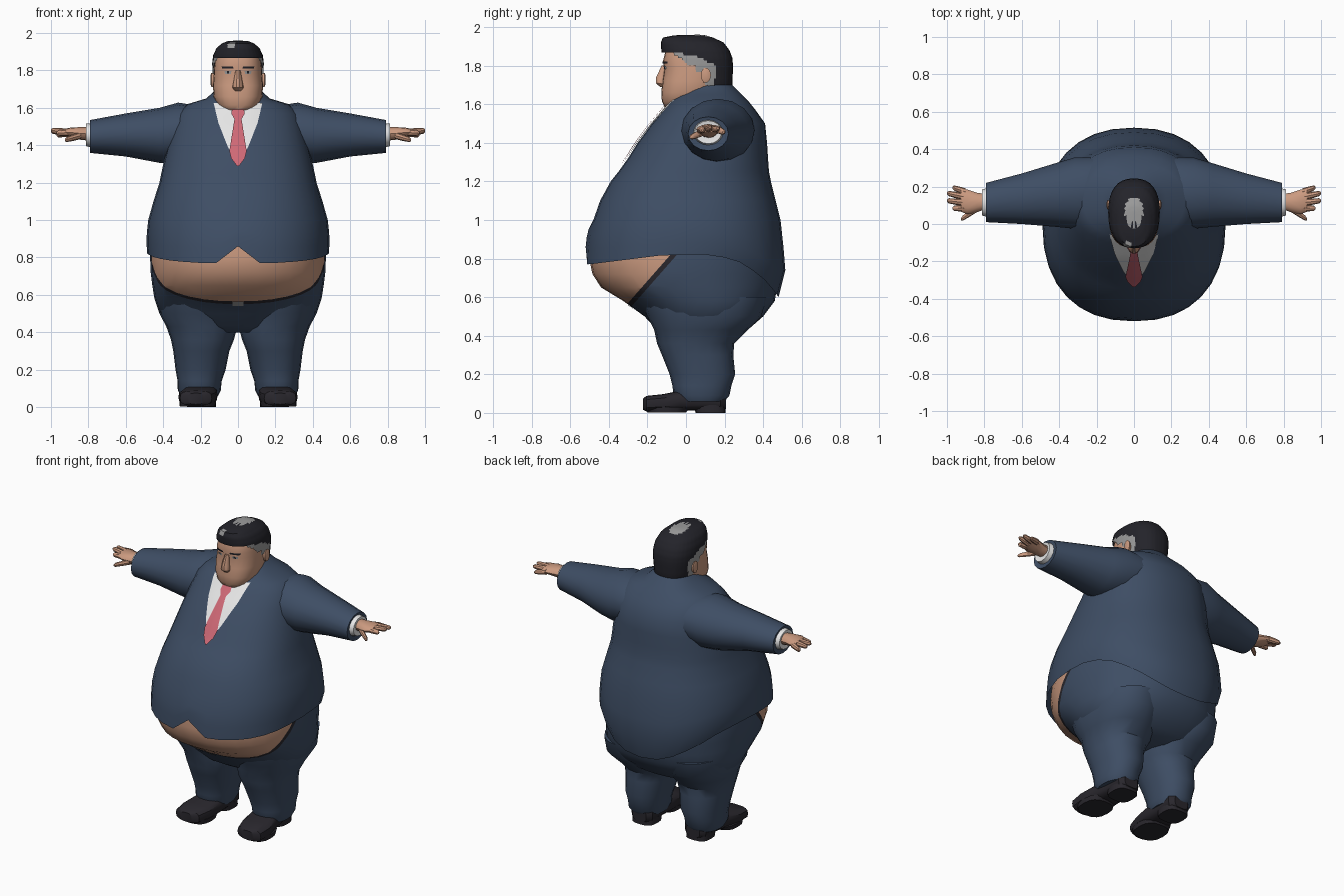
import bpy, bmesh, math
from mathutils import Vector
from mathutils.bvhtree import BVHTree

if "Cube" in bpy.data.objects:
    bpy.data.objects.remove(bpy.data.objects["Cube"])


def material(name, rgb):
    m = bpy.data.materials.new(name)
    m.diffuse_color = (*rgb, 1)
    m.use_nodes = True
    m.node_tree.nodes["Principled BSDF"].inputs["Base Color"].default_value = m.diffuse_color
    return m


SUIT = material("navy_suit", (0.048, 0.075, 0.128))
SKIN = material("skin", (0.60, 0.325, 0.215))
HAIR = material("black_hair", (0.017, 0.017, 0.023))
GREY = material("grey_hair", (0.33, 0.33, 0.33))
SHIRT = material("white_shirt", (0.80, 0.80, 0.80))
TIE = material("red_tie", (0.62, 0.14, 0.18))
SHOE = material("black_leather", (0.022, 0.020, 0.026))


def finish(bm, name, mats, mirror=False):
    bmesh.ops.recalc_face_normals(bm, faces=bm.faces)
    me = bpy.data.meshes.new(name)
    bm.to_mesh(me)
    bm.free()
    for m in mats:
        me.materials.append(m)
    ob = bpy.data.objects.new(name, me)
    bpy.context.collection.objects.link(ob)
    if mirror:
        ob.modifiers.new("mirror", 'MIRROR')
    return ob


def loft(rings, axis='z', segs=16, power=2.0, caps=(True, True)):
    """Skin superellipse rings (t, centre1, radius1, centre2, radius2) along an axis."""
    bm = bmesh.new()
    rows = []
    for t, c1, r1, c2, r2 in rings:
        row = []
        for i in range(segs):
            a = 2 * math.pi * i / segs
            c, s = math.cos(a), math.sin(a)
            u = c1 + r1 * math.copysign(abs(c) ** (2 / power), c)
            v = c2 + r2 * math.copysign(abs(s) ** (2 / power), s)
            p = {'x': (t, u, v), 'y': (u, t, v), 'z': (u, v, t)}[axis]
            row.append(bm.verts.new(p))
        rows.append(row)
    for a, b in zip(rows, rows[1:]):
        for i in range(segs):
            j = (i + 1) % segs
            bm.faces.new((a[i], a[j], b[j], b[i]))
    for row, cap in ((rows[0], caps[0]), (rows[-1], caps[1])):
        if cap:
            bm.faces.new(row)
    return bm


def span(z, half_width, front, back, cx=0.0):
    return (z, cx, half_width, (front + back) / 2, (back - front) / 2)


def interp(x, pts):
    if x <= pts[0][0]:
        return pts[0][1]
    for (a, u), (b, v) in zip(pts, pts[1:]):
        if x <= b:
            return u + (v - u) * (x - a) / (b - a)
    return pts[-1][1]


def surface(ob):
    return BVHTree.FromPolygons([v.co for v in ob.data.vertices],
                                [p.vertices for p in ob.data.polygons])


def plate(name, target, rows, offset, mat, cols=9, steps=5, mirror=False):
    """Thin patch laid on the front of a target; rows are (z, x_left, x_right)."""
    bm = bmesh.new()
    grid = []
    levels = []
    for a, b in zip(rows, rows[1:]):
        levels += [[u + (v - u) * k / steps for u, v in zip(a, b)] for k in range(steps)]
    levels.append(rows[-1])
    for z, x0, x1 in levels:
        line = []
        for i in range(cols):
            x = x0 + (x1 - x0) * i / (cols - 1)
            hit = target.ray_cast(Vector((x, -2, z)), Vector((0, 1, 0)))[0]
            line.append(bm.verts.new((x, (hit.y if hit else 0) - offset, z)))
        grid.append(line)
    for a, b in zip(grid, grid[1:]):
        for i in range(cols - 1):
            bm.faces.new((a[i], a[i + 1], b[i + 1], b[i]))
    return finish(bm, name, [mat], mirror)


# Jacket body, open at the hem
bm = loft([span(0.77, .485, -.52, .48), span(.85, .49, -.515, .515), span(.92, .487, -.505, .505),
           span(1.0, .48, -.48, .49), span(1.1, .452, -.445, .465), span(1.2, .42, -.39, .44),
           span(1.25, .41, -.35, .43), span(1.32, .395, -.30, .425), span(1.4, .375, -.25, .42),
           span(1.5, .35, -.175, .41), span(1.57, .325, -.115, .36), span(1.62, .27, -.075, .32),
           span(1.65, .17, -.045, .29), span(1.70, .115, 0, .24)],
          segs=32, power=2.3, caps=(False, True))


def hem(x, y):
    if abs(x) < .02 and y < 0:
        return .86                      # notch where the fronts part
    return interp(y, [(-.5, .77), (-.1, .82), (.15, .82), (.3, .775), (.42, .68), (.48, .60)])


low = [v for v in bm.verts if v.co.z < .99]
bottom = {v: (v.co.z - 1) / .23 for v in low}
for v, f in bottom.items():
    v.co.z = 1 + f * (1 - hem(v.co.x, v.co.y))
jacket = finish(bm, "jacket", [SUIT])

# Sleeves, shirt cuffs
finish(loft([(.20, .17, .19, 1.47, .14), (.32, .165, .19, 1.463, .165), (.42, .155, .17, 1.453, .147),
             (.60, .135, .135, 1.455, .115), (.79, .115, .105, 1.447, .088), (.785, .115, .08, 1.45, .07)],
            'x', 16), "sleeves", [SUIT], True)
finish(loft([(.77, .115, .08, 1.452, .068), (.812, .115, .07, 1.455, .06), (.808, .115, .05, 1.457, .045)],
            'x', 16), "shirt_cuffs", [SHIRT], True)

# Hands
finish(loft([(.79, .12, .04, 1.46, .036), (.84, .115, .052, 1.463, .034), (.89, .118, .066, 1.468, .027),
             (.925, .128, .062, 1.47, .018)], 'x', 12), "palms", [SKIN], True)
tips = [("little_fingers", (.90, .172, 1.465), (.97, .195, 1.455)),
        ("ring_fingers", (.91, .146, 1.47), (1.0, .165, 1.475)),
        ("middle_fingers", (.91, .115, 1.47), (1.0, .125, 1.48)),
        ("index_fingers", (.90, .084, 1.468), (.97, .085, 1.465)),
        ("thumbs", (.84, .082, 1.452), (.925, .025, 1.428))]
for name, a, b in tips:
    rings = []
    for k, r in ((0, .019), (.5, .017), (.88, .014), (1, .006)):
        x, y, z = (u + (v - u) * k for u, v in zip(a, b))
        rings.append((x, y, r, z, r))
    finish(loft(rings, 'x', 8), name, [SKIN], True)

# Belly and trouser seat, split along a sloping belt line
bm = loft([span(.40, .22, -.10, .22), span(.43, .34, -.15, .32), span(.50, .42, -.215, .40),
           span(.58, .447, -.325, .46), span(.65, .458, -.44, .472), span(.72, .467, -.485, .485),
           span(.80, .47, -.502, .48), span(.92, .46, -.48, .46)], segs=32, power=2.2)
belt_at, belt_no = Vector((0, -.30, .57)), Vector((0, -.75, .66)).normalized()
for shift in (0, -.025):
    bmesh.ops.bisect_plane(bm, geom=bm.verts[:] + bm.edges[:] + bm.faces[:],
                           plane_co=belt_at + belt_no * shift, plane_no=belt_no)
for f in bm.faces:
    d = (f.calc_center_median() - belt_at).dot(belt_no)
    f.material_index = 1 if d > 0 else 2 if d > -.025 else 0
hips = finish(bm, "belly_and_seat", [SUIT, SKIN, SHOE])
plate("buckle", surface(hips), [(.562, -.03, .03), (.54, -.03, .03)], .006, GREY, 3, 1)

# Trouser legs
finish(loft([span(.06, .10, -.04, .20, .207), span(.09, .115, -.065, .225, .207),
             span(.14, .118, -.07, .235, .205), span(.20, .134, -.085, .255, .20),
             span(.30, .15, -.125, .245, .196), span(.36, .168, -.15, .25, .19),
             span(.43, .19, -.165, .32, .193), span(.50, .205, -.20, .39, .215),
             span(.60, .20, -.24, .42, .22)], segs=20, power=2.2), "trouser_legs", [SUIT], True)

# Shoes and heels
finish(loft([(-.222, .225, .045, .045, .03), (-.205, .225, .085, .048, .04), (-.12, .217, .102, .054, .043),
             (-.03, .204, .095, .063, .052), (.08, .197, .083, .07, .058), (.18, .195, .078, .065, .053),
             (.208, .195, .05, .06, .04)], 'y', 16, 3), "shoes", [SHOE], True)
finish(loft([span(0, .078, .05, .205, .196), span(.04, .078, .04, .205, .196)], segs=16, power=3),
       "heels", [SHOE], True)
finish(loft([span(0.002, .095, -.20, 0, .216), span(.03, .098, -.21, .02, .216)], segs=16, power=2.6),
       "soles", [SHOE], True)

# Shirt front and tie
chest = surface(jacket)
plate("shirt_front", chest, [(1.625, -.13, .13), (1.52, -.105, .105), (1.40, -.058, .058),
                             (1.29, -.002, .002)], .007, SHIRT)
plate("tie", chest, [(1.60, -.03, .03), (1.57, -.036, .036), (1.54, -.019, .019), (1.37, -.046, .046),
                     (1.33, -.036, .036), (1.29, -.006, .006)], .016, TIE)

# Head
head = finish(loft([span(1.56, .06, -.06, .08), span(1.587, .085, -.112, .10), span(1.615, .112, -.125, .13),
                    span(1.66, .130, -.128, .16), span(1.72, .134, -.122, .18), span(1.785, .129, -.112, .19),
                    span(1.82, .127, -.12, .19), span(1.88, .118, -.105, .18), span(1.92, .095, -.09, .15)],
                   segs=24, power=2.5), "head", [SKIN])
finish(loft([span(1.69, .018, -.135, -.10), span(1.708, .03, -.158, -.10), span(1.735, .025, -.158, -.10),
             span(1.80, .013, -.127, -.10)], segs=10), "nose", [SKIN])
finish(loft([(.125, .10, .022, 1.745, .035), (.142, .103, .026, 1.75, .04), (.146, .103, .015, 1.75, .028)],
            'x', 10), "ears", [SKIN], True)
face = surface(head)
plate("eyebrows", face, [(1.822, .028, .088), (1.81, .022, .085)], .006, HAIR, 5, 2, True)
plate("eyes", face, [(1.797, .035, .072), (1.782, .038, .07)], .004, GREY, 5, 2, True)
plate("pupils", face, [(1.798, .047, .06), (1.784, .047, .06)], .007, HAIR, 3, 2, True)

# Hair shell: trimmed at the hairline, grey at the temples and crown
bm = loft([span(1.64, .10, -.06, .22), span(1.70, .125, -.10, .24), span(1.80, .137, -.115, .244),
           span(1.84, .138, -.12, .24), span(1.88, .133, -.128, .225), span(1.92, .115, -.130, .195),
           span(1.945, .085, -.12, .14), span(1.957, .055, -.06, .10), span(1.96, .008, .05, .07)],
          segs=32, power=2.4)
bmesh.ops.subdivide_edges(bm, edges=bm.edges[:], cuts=2, use_grid_fill=True)
hairline = [(1.66, .115), (1.70, .105), (1.77, .085), (1.80, .02), (1.86, -.06), (1.88, -.2)]
grey_edge = [(1.68, .14), (1.715, .15), (1.80, .155), (1.85, .05), (1.865, -.05), (1.88, -.2)]
bald = []
for f in bm.faces:
    c = f.calc_center_median()
    if c.y < interp(c.z, hairline):
        bald.append(f)
    crown = c.z > 1.9 and (c.x / .05) ** 2 + ((c.y - .07) / .075) ** 2 < 1
    glint = (c - Vector((-.035, -.115, 1.935))).length < .024
    f.material_index = int(crown or glint or c.y < interp(c.z, grey_edge))
bmesh.ops.delete(bm, geom=bald, context='FACES')
finish(bm, "hair", [HAIR, GREY])

# Smooth shading with sharp creases kept
for ob in bpy.context.scene.objects:
    ob.select_set(True)
bpy.context.view_layer.objects.active = jacket
bpy.ops.object.shade_smooth_by_angle(angle=math.radians(35))
